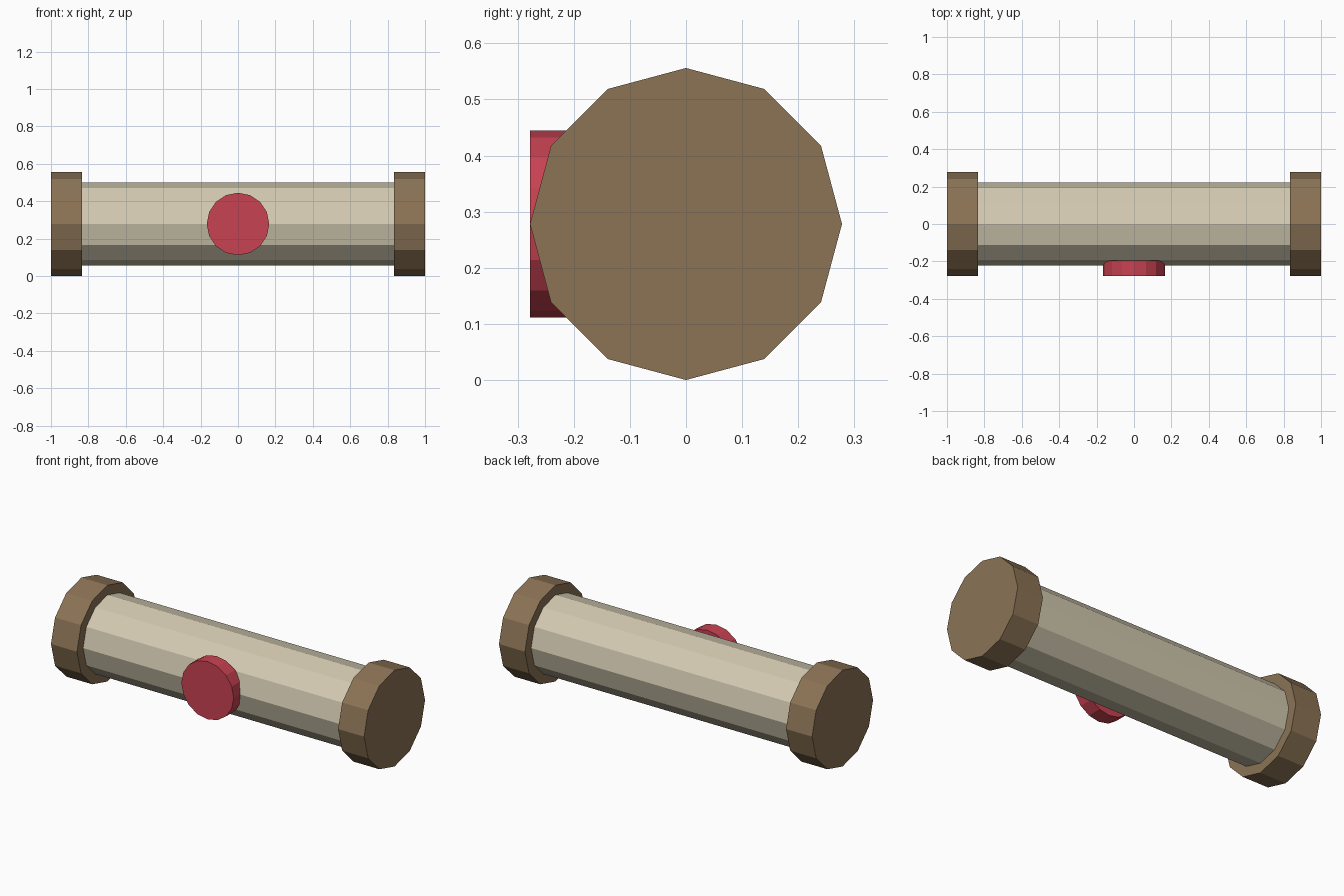
import bpy
import bmesh
from math import radians
from mathutils import Matrix

cube = bpy.data.objects.get("Cube")
if cube:
    bpy.data.objects.remove(cube, do_unlink=True)

CAP_RADIUS = 0.278
AXIS_Z = CAP_RADIUS


def linear(channel):
    c = channel / 255
    return c / 12.92 if c <= 0.04045 else ((c + 0.055) / 1.055) ** 2.4


def material(name, *rgb):
    mat = bpy.data.materials.new(name)
    mat.use_nodes = True
    color = (*map(linear, rgb), 1)
    mat.diffuse_color = color
    mat.node_tree.nodes["Principled BSDF"].inputs["Base Color"].default_value = color
    return mat


def cylinder(name, radius, length, sides, axis, center, mat):
    """Flat-shaded closed cylinder lying along the x or y axis."""
    turn = Matrix.Rotation(radians(90), 4, "Y" if axis == "x" else "X")
    bm = bmesh.new()
    bmesh.ops.create_cone(bm, cap_ends=True, segments=sides, radius1=radius,
                          radius2=radius, depth=length, matrix=turn)
    mesh = bpy.data.meshes.new(name)
    bm.to_mesh(mesh)
    bm.free()
    mesh.materials.append(mat)
    obj = bpy.data.objects.new(name, mesh)
    obj.location = center
    bpy.context.collection.objects.link(obj)
    return obj


parchment = material("parchment", 211, 202, 177)
wood = material("brown wood", 139, 115, 85)
wax = material("red wax", 200, 66, 82)

# Rolled sheet
cylinder("rolled_sheet", 0.222, 1.68, 12, "x", (0, 0, AXIS_Z), parchment)

# Wooden end caps
for side, label in ((-1, "right"), (1, "left")):
    cylinder(label + "_end_cap", CAP_RADIUS, 0.166, 12, "x",
             (side * 0.917, 0, AXIS_Z), wood)

# Wax seal on the front
cylinder("wax_seal", 0.167, 0.083, 16, "y", (0, -0.2365, AXIS_Z), wax)
